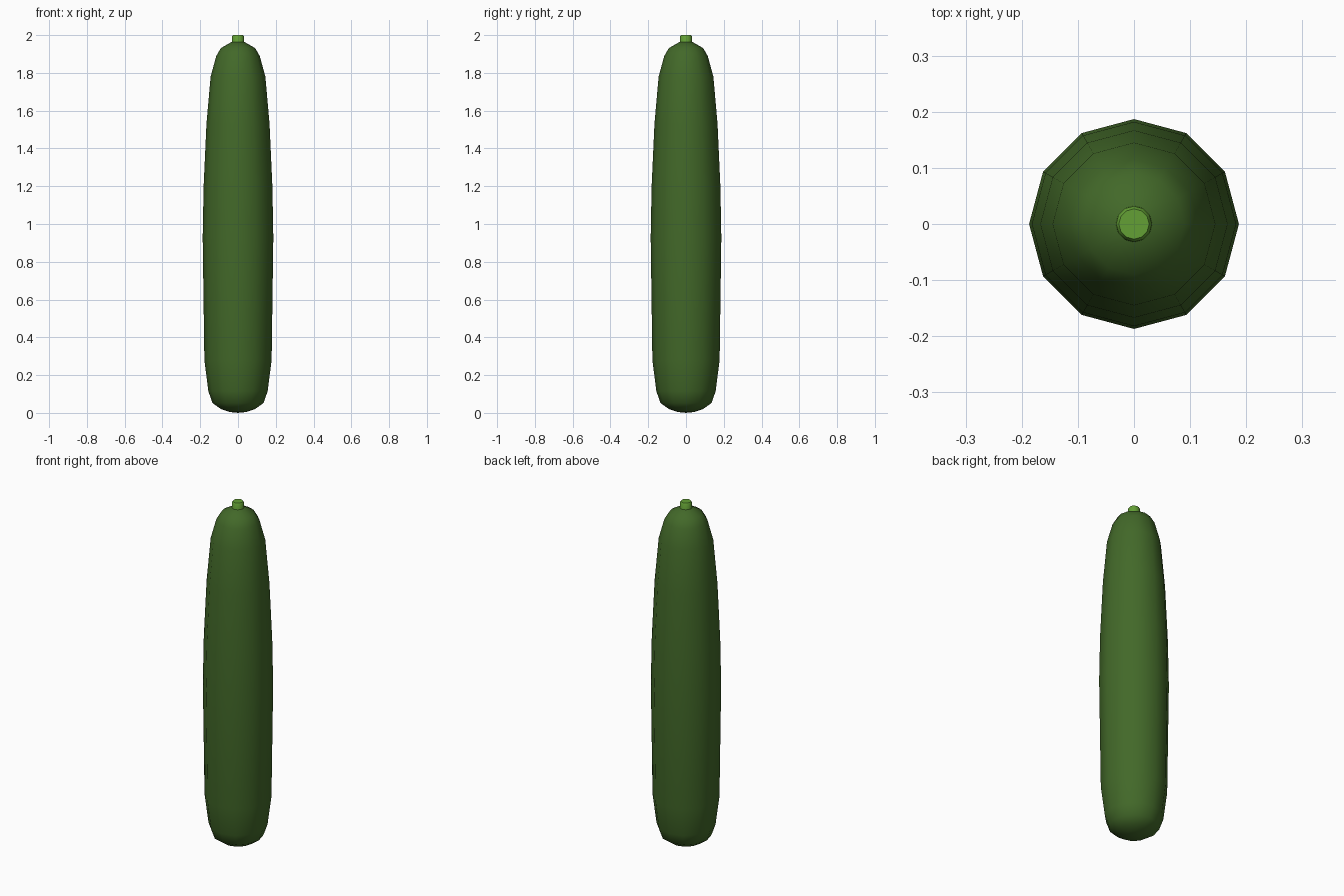
import bpy, bmesh, math

if "Cube" in bpy.data.objects:
    bpy.data.objects.remove(bpy.data.objects["Cube"])


def material(name, rgb):
    m = bpy.data.materials.new(name)
    m.diffuse_color = (*rgb, 1)
    m.use_nodes = True
    m.node_tree.nodes["Principled BSDF"].inputs["Base Color"].default_value = m.diffuse_color
    return m


def lathe(name, profile, sides, mat, smooth_angle):
    """Spin a list of (radius, height) around z; radius 0 makes a pole."""
    bm = bmesh.new()
    rings = []
    for r, z in profile:
        if r == 0:
            rings.append([bm.verts.new((0, 0, z))] * sides)
        else:
            rings.append([bm.verts.new((r * math.cos(math.tau * i / sides),
                                        r * math.sin(math.tau * i / sides), z))
                          for i in range(sides)])
    for a, b in zip(rings, rings[1:]):
        for i in range(sides):
            j = (i + 1) % sides
            bm.faces.new(list(dict.fromkeys((a[i], a[j], b[j], b[i]))))
    bmesh.ops.recalc_face_normals(bm, faces=bm.faces)
    me = bpy.data.meshes.new(name)
    bm.to_mesh(me)
    bm.free()
    ob = bpy.data.objects.new(name, me)
    bpy.context.collection.objects.link(ob)
    me.materials.append(mat)
    bpy.ops.object.select_all(action='DESELECT')
    ob.select_set(True)
    bpy.context.view_layer.objects.active = ob
    bpy.ops.object.shade_smooth_by_angle(angle=math.radians(smooth_angle))
    return ob


skin = material("dark green skin", (0.055, 0.14, 0.022))
stalk = material("light green stem", (0.125, 0.35, 0.035))

# Long tapered fruit with rounded ends
lathe("fruit_body", [
    (0, 0), (0.045, 0.005), (0.09, 0.02), (0.135, 0.052), (0.157, 0.115),
    (0.178, 0.28), (0.187, 0.93), (0.182, 1.2), (0.167, 1.53),
    (0.145, 1.78), (0.115, 1.89), (0.09, 1.932), (0.035, 1.963), (0, 1.968),
], 12, skin, 60)

# Short stem stub on top
lathe("stem", [
    (0, 1.94), (0.033, 1.94), (0.032, 1.992), (0.027, 2.0), (0, 2.0),
], 12, stalk, 40)
